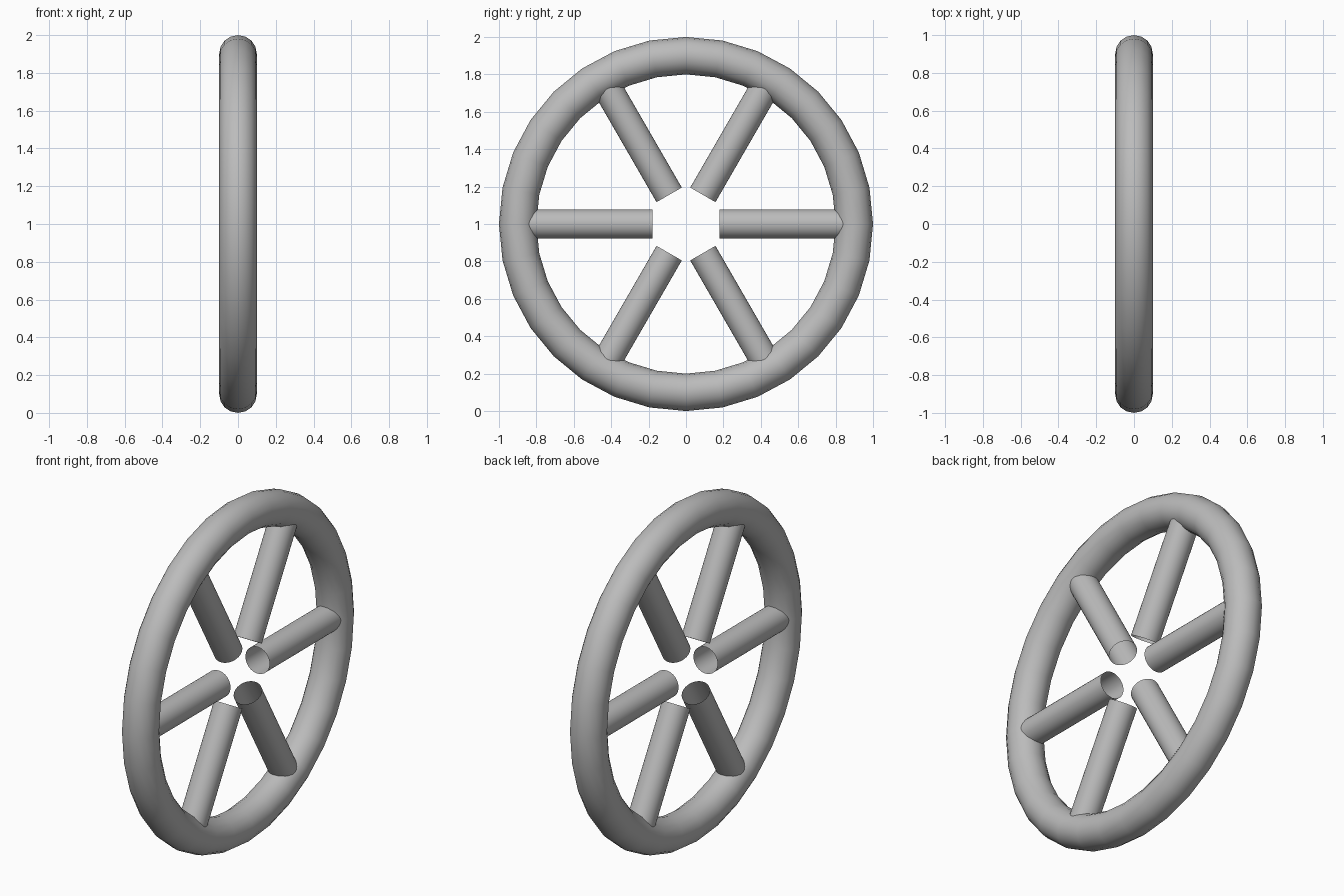
import bpy
from math import pi, radians, sin, cos

cube = bpy.data.objects.get("Cube")
if cube:
    bpy.data.objects.remove(cube, do_unlink=True)

CENTRE_Z = 1.0
SPOKE_RADIUS = 0.078
SPOKE_INNER, SPOKE_OUTER = 0.18, 0.90

grey = bpy.data.materials.new("plain grey")
grey.use_nodes = True
colour = (0.5, 0.5, 0.5, 1)
grey.diffuse_color = colour
grey.node_tree.nodes["Principled BSDF"].inputs["Base Color"].default_value = colour


def finish(name):
    obj = bpy.context.object
    obj.name = name
    obj.data.materials.append(grey)
    bpy.ops.object.shade_smooth_by_angle(angle=radians(40))


# Round rim, standing upright with its axle along x
bpy.ops.mesh.primitive_torus_add(
    major_radius=0.9, minor_radius=0.1, major_segments=32, minor_segments=16,
    location=(0, 0, CENTRE_Z), rotation=(0, pi / 2, 0))
finish("rim")

# Six open tube spokes, leaving the hub empty
middle = (SPOKE_INNER + SPOKE_OUTER) / 2
for i in range(6):
    angle = radians(30 + 60 * i)
    bpy.ops.mesh.primitive_cylinder_add(
        vertices=32, radius=SPOKE_RADIUS, depth=SPOKE_OUTER - SPOKE_INNER,
        end_fill_type='NOTHING',
        location=(0, -sin(angle) * middle, CENTRE_Z + cos(angle) * middle),
        rotation=(angle, 0, 0))
    finish(f"spoke_{i + 1}")
